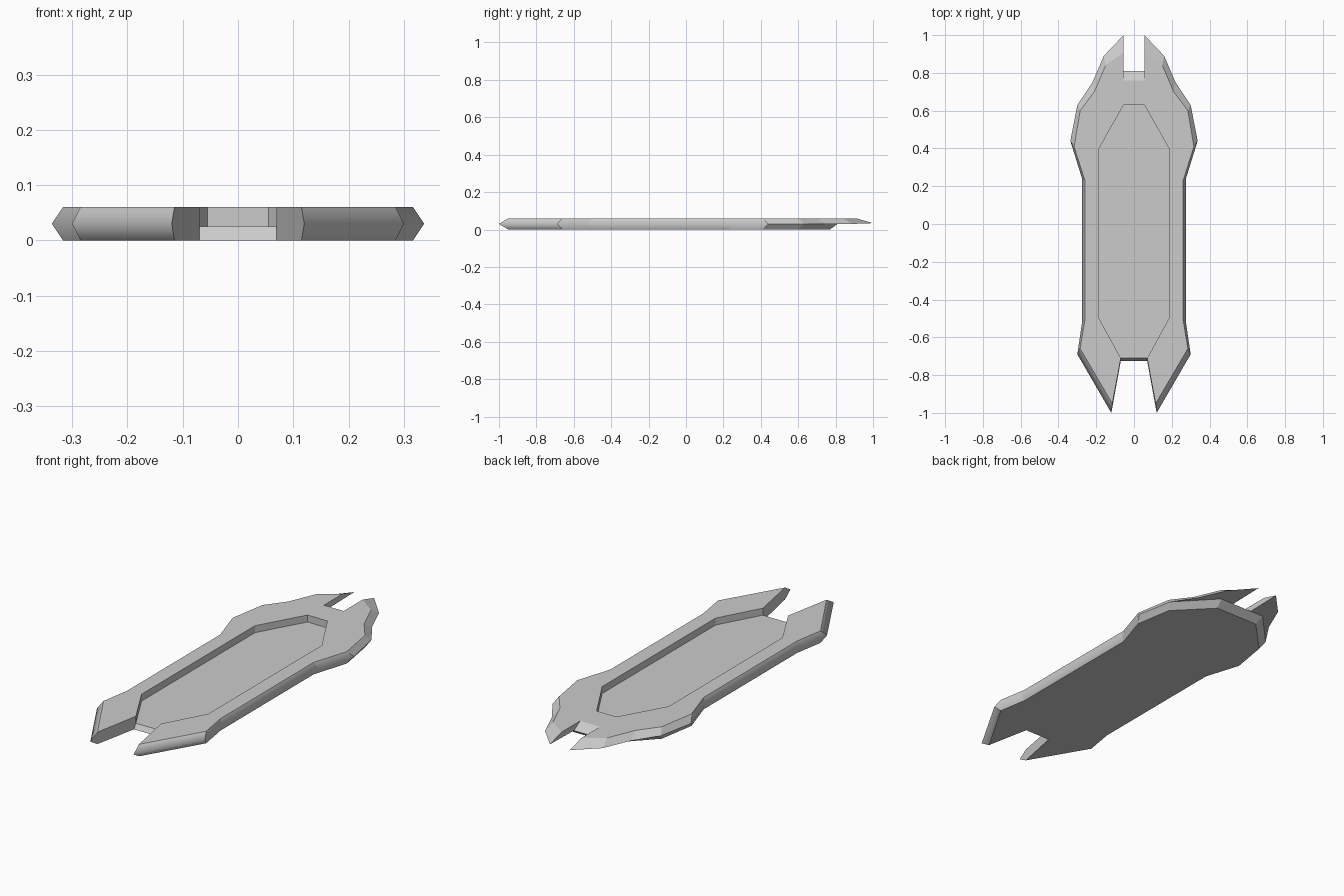
import bpy, bmesh

if "Cube" in bpy.data.objects:
    bpy.data.objects.remove(bpy.data.objects["Cube"])

TOP, MID, LOW, FLOOR = 0.06, 0.03, 0.0, 0.025

# right-hand outline shared by the top and bottom faces, from back to front
inset = [(.285, .60), (.317, .41), (.26, .23), (.26, -.51), (.285, -.66), (.115, -.95)]
# widest outline at mid height
ridge = [(.30, .63), (.337, .44), (.275, .24), (.275, -.52), (.30, -.69), (.12, -1.0)]
# sunken tray outline
tray = [(.07, -.71), (.185, -.50), (.185, .40), (.055, .63), (0, .63)]


def at(points, z):
    return [(x, y, z) for x, y in points]


top_rim = at([(.055, .91), (.15, .84), (.21, .70)] + inset, TOP)
mid_rim = [(.055, 1.0, .034)] + at([(.16, .89), (.22, .75)] + ridge, MID)
mid_low = at([(.13, .81)] + ridge, MID)
low_rim = at([(.12, .77)] + inset, LOW)
notch_top, notch_mid = (.055, .76, TOP), (.055, .81, MID)
tray_top, tray_floor = at(tray, TOP), at(tray, FLOOR)
front_low = (.07, -.725, LOW)


def strip(a, b):
    return [[a[i], a[i + 1], b[i + 1], b[i]] for i in range(len(a) - 1)]


faces = [
    [(0, .76, TOP), notch_top] + top_rim + tray_top,                 # top
    tray_floor + [(0, -.71, FLOOR)],                                 # tray floor
    low_rim + [front_low, (0, -.725, LOW), (0, .77, LOW)],           # underside
    [notch_mid] + mid_rim[:4] + [mid_low[0]],                        # back prong underside
    [notch_top, notch_mid, mid_rim[0], top_rim[0]],                  # back notch wall
    [(0, .76, TOP), notch_top, notch_mid, (0, .81, MID)],            # back notch ramp
    [(0, .81, MID), notch_mid, mid_low[0], low_rim[0], (0, .77, LOW)],  # back end
    [top_rim[-1], mid_rim[-1], low_rim[-1], front_low, tray_floor[0], tray_top[0]],
    [tray_floor[0], front_low, (0, -.725, LOW), (0, -.71, FLOOR)],   # front notch end
]
faces += strip(top_rim, mid_rim) + strip(mid_low, low_rim) + strip(tray_top, tray_floor)

# build both halves and weld along the centre
bm = bmesh.new()
for side in (1, -1):
    for face in faces:
        bm.faces.new([bm.verts.new((side * x, y, z)) for x, y, z in face])
bmesh.ops.remove_doubles(bm, verts=bm.verts[:], dist=1e-4)
seam = [e for e in bm.edges if all(abs(v.co.x) < 1e-5 for v in e.verts)]
bmesh.ops.dissolve_edges(bm, edges=seam, use_verts=True)
bmesh.ops.recalc_face_normals(bm, faces=bm.faces[:])

# soft ridge along the flanks, every other edge crisp
for f in bm.faces:
    f.smooth = True
for e in bm.edges:
    e.smooth = all(abs(v.co.z - MID) < 1e-5 and v.co.y < .5 for v in e.verts)

mesh = bpy.data.meshes.new("notched_tray_plate")
bm.to_mesh(mesh)
bm.free()
plate = bpy.data.objects.new("notched_tray_plate", mesh)
bpy.context.collection.objects.link(plate)
